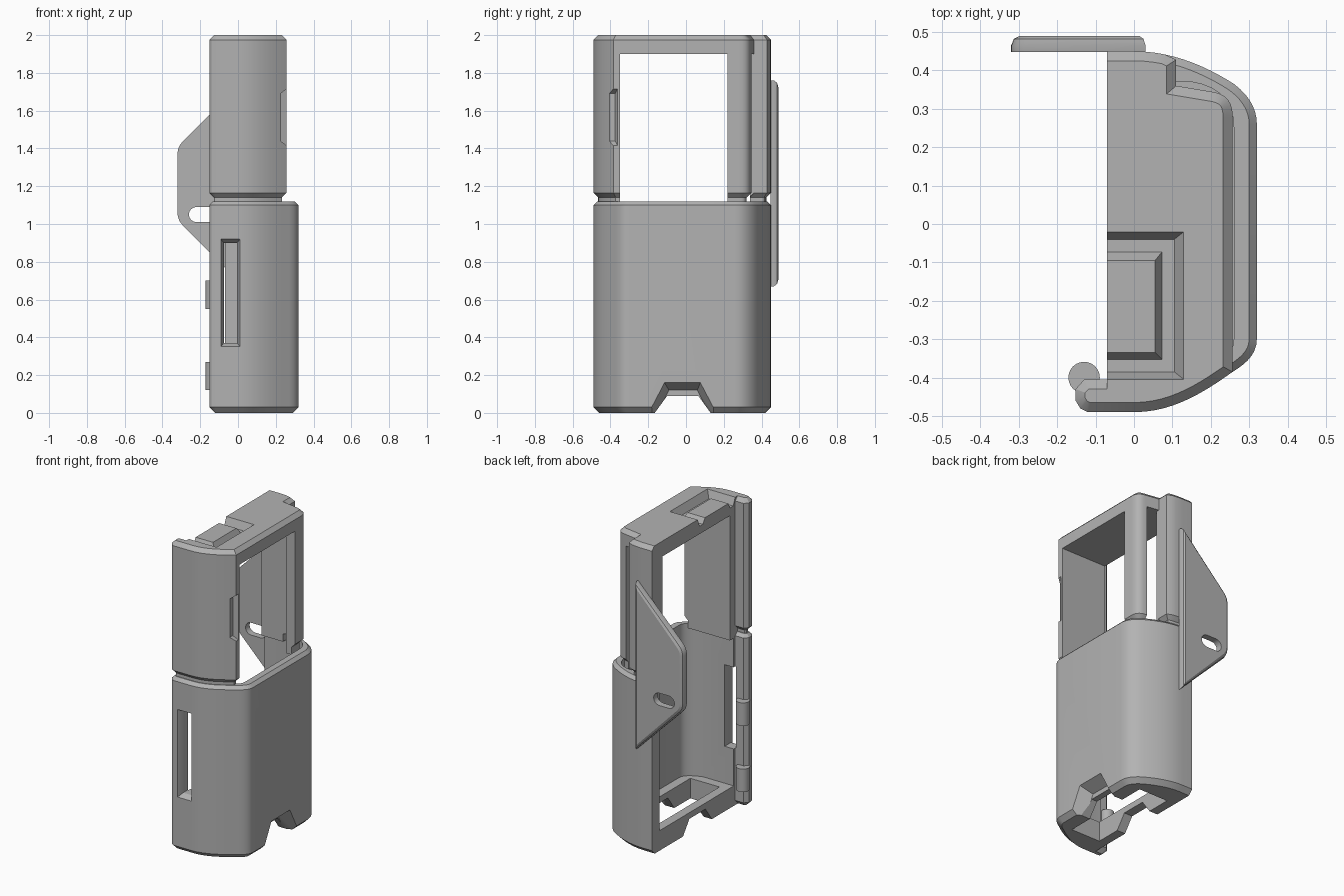
import bpy, bmesh, math
from mathutils import Vector
from mathutils.geometry import interpolate_bezier

cube = bpy.data.objects.get("Cube")
if cube:
    bpy.data.objects.remove(cube, do_unlink=True)

grey = bpy.data.materials.new("plain grey")
grey.use_nodes = True
COLOUR = (0.45, 0.45, 0.45, 1)
grey.diffuse_color = COLOUR
grey.node_tree.nodes["Principled BSDF"].inputs["Base Color"].default_value = COLOUR

OPEN_X = -0.07   # plane of the open side


def curve(a, b, c, d, n=12):
    """Bezier through 2D points a to d."""
    pts = interpolate_bezier(*[Vector((*p, 0)) for p in (a, b, c, d)], n)
    return [(p.x, p.y) for p in pts]


def inset(pts, dist):
    """Shrink a 2D outline, leaving the open side in place."""
    n = len(pts)
    area = sum(pts[i - 1][0] * pts[i][1] - pts[i][0] * pts[i - 1][1] for i in range(n))
    sign = 1 if area > 0 else -1
    out = []
    for i in range(n):
        p = Vector(pts[i])
        e1 = (p - Vector(pts[i - 1])).normalized()
        e2 = (Vector(pts[(i + 1) % n]) - p).normalized()
        n1, n2 = Vector((-e1.y, e1.x)) * sign, Vector((-e2.y, e2.x)) * sign
        q = p + (n1 + n2) * dist / max(0.4, 1 + n1.dot(n2))
        if abs(p.x - OPEN_X) < 0.001:
            q.x = p.x
        out.append((q.x, q.y))
    return out


def loft(name, rings):
    """Solid through rings of 3D points."""
    bm = bmesh.new()
    vs = [[bm.verts.new(p) for p in r] for r in rings]
    n = len(vs[0])
    for a, b in zip(vs, vs[1:]):
        for i in range(n):
            j = (i + 1) % n
            bm.faces.new((a[i], a[j], b[j], b[i]))
    bm.faces.new(vs[0][::-1])
    bm.faces.new(vs[-1])
    bmesh.ops.recalc_face_normals(bm, faces=bm.faces)
    me = bpy.data.meshes.new(name)
    bm.to_mesh(me)
    bm.free()
    me.materials.append(grey)
    ob = bpy.data.objects.new(name, me)
    bpy.context.collection.objects.link(ob)
    return ob


def at(pts, axis, pos):
    """Place a 2D outline on a plane across the given axis."""
    place = {"x": lambda a, b: (pos, a, b), "y": lambda a, b: (a, pos, b),
             "z": lambda a, b: (a, b, pos)}[axis]
    return [place(*p) for p in pts]


def rect(a0, a1, b0, b1):
    return [(a0, b0), (a1, b0), (a1, b1), (a0, b1)]


def prism(name, pts, axis, lo, hi, pts2=None):
    return loft(name, [at(pts, axis, lo), at(pts2 or pts, axis, hi)])


def shell(name, pts, z0, z1, c0, c1):
    """Upright solid with chamfered bottom and top."""
    return loft(name, [at(inset(pts, c0), "z", z0), at(pts, "z", z0 + c0),
                       at(pts, "z", z1 - c1), at(inset(pts, c1), "z", z1)])


def cut(ob, cutters):
    """Subtract the cutters and bake the result."""
    for c in cutters:
        m = ob.modifiers.new("cut", "BOOLEAN")
        m.operation, m.solver, m.object = "DIFFERENCE", "EXACT", c
    bpy.context.view_layer.update()
    me = bpy.data.meshes.new_from_object(
        ob.evaluated_get(bpy.context.evaluated_depsgraph_get()))
    ob.modifiers.clear()
    ob.data = me
    for c in cutters:
        bpy.data.objects.remove(c, do_unlink=True)


# Plan outlines
back = [(OPEN_X, 0.45)] + curve((0, 0.45), (0.1, 0.45), (0.19, 0.41), (0.26, 0.365))
back_corner = curve((0.26, 0.365), (0.3, 0.335), (0.32, 0.3), (0.32, 0.26), 8)[1:]
front_corner = curve((0.32, -0.3), (0.32, -0.34), (0.29, -0.365), (0.257, -0.385), 8)
front = curve((0.257, -0.385), (0.18, -0.44), (0.1, -0.49), (0, -0.49))[1:]
lip = [(-0.12, -0.49), (-0.14, -0.48), (-0.152, -0.46), (-0.152, -0.43),
       (-0.13, -0.405), (OPEN_X, -0.405)]
lower_plan = back + back_corner + front_corner + front + lip
upper_plan = ([p for p in back if p[0] < 0.1] + [(0.11, 0.428), (0.11, 0.36)]
              + curve((0.2, 0.345), (0.235, 0.34), (0.257, 0.325), (0.257, 0.28), 8)
              + [(0.257, -0.385)] + front + lip)

# Lower housing, hollow and open on one side
lower = shell("lower_housing", lower_plan, 0, 1.12, 0.03, 0.02)
cavity = ([(-0.3, 0.37)] + curve((0.15, 0.37), (0.22, 0.36), (0.26, 0.32), (0.26, 0.25), 8)
          + curve((0.26, -0.3), (0.26, -0.34), (0.22, -0.37), (0.15, -0.39), 8)
          + [(-0.3, -0.39)])
cut(lower, [
    prism("cavity", cavity, "z", 0.13, 1.3),
    prism("floor_hole", rect(-0.01, 0.2, -0.33, 0.29), "z", -0.1, 0.3),
    prism("floor_notch", [(-0.18, -0.02), (-0.1, 0.09), (0.065, 0.09), (0.145, -0.02)],
          "x", -0.3, 0.5),
    prism("wall_notch", [(-0.16, -0.02), (-0.09, 0.12), (0.06, 0.12), (0.13, -0.02)],
          "x", 0.24, 0.34, [(-0.22, -0.02), (-0.12, 0.17), (0.08, 0.17), (0.18, -0.02)]),
    prism("front_slot", rect(-0.075, -0.005, 0.37, 0.9), "y", -0.6, -0.3),
    prism("front_slot_bevel", rect(-0.075, -0.005, 0.37, 0.9), "y", -0.455, -0.5,
          rect(-0.095, 0.015, 0.345, 0.925)),
])


def window_cutters():
    return [prism("side_window", rect(-0.3, 0.5, -0.35, 0.22), "z", 1, 1.9),
            prism("inner_space", rect(-0.3, 0.19, -0.34, 0.34), "z", 1, 1.9),
            prism("back_gap", rect(0.111, 0.19, 0.3, 0.42), "z", 1, 1.9)]


# Upper frame with its window, and the recessed neck below it
upper = shell("upper_frame", upper_plan, 1.135, 2, 0.03, 0.025)
cut(upper, window_cutters() + [
    prism("top_recess", rect(-0.3, 0.105, -0.385, -0.04), "z", 1.95, 2.001,
          rect(-0.3, 0.13, -0.405, -0.02)),
    prism("side_pocket", rect(-0.405, -0.375, 1.44, 1.69), "x", 0.225, 0.265,
          rect(-0.42, -0.36, 1.41, 1.72)),
])
neck = prism("neck", inset(upper_plan, 0.025), "z", 1.09, 1.18)
cut(neck, window_cutters())

# Raised pad in the top recess
prism("top_pad", rect(OPEN_X, 0.075, -0.355, -0.07), "z", 1.945, 1.985,
      rect(OPEN_X, 0.055, -0.335, -0.095))

# Hinge pegs on the lip
circle = [(-0.13 + 0.041 * math.cos(t * math.tau / 24),
           -0.4 + 0.041 * math.sin(t * math.tau / 24)) for t in range(24)]
for label, z in (("lower", 0.12), ("upper", 0.55)):
    prism(label + "_hinge_peg", circle, "z", z, z + 0.15)

# Slotted mounting plate on the back
plate_plan = ([(0.03, 0.67), (0.03, 1.76)]
              + curve((-0.285, 1.445), (-0.31, 1.42), (-0.32, 1.4), (-0.32, 1.37), 6)
              + curve((-0.32, 1.06), (-0.32, 1.03), (-0.31, 1.01), (-0.285, 0.985), 6))
plate = loft("mounting_plate", [at(plate_plan, "y", 0.448), at(plate_plan, "y", 0.465),
                                at(inset(plate_plan, 0.007), "y", 0.482),
                                at(inset(plate_plan, 0.022), "y", 0.49)])
pill = []
for cx, start in ((-0.22, 90), (-0.15, 270)):
    for k in range(9):
        t = math.radians(start + k * 22.5)
        pill.append((cx + 0.04 * math.cos(t), 1.05 + 0.04 * math.sin(t)))
cut(plate, [prism("plate_slot", pill, "y", 0.4, 0.6)])

# Smooth the curved walls, keep the edges sharp
bpy.ops.object.select_all(action="DESELECT")
for ob in bpy.context.scene.objects:
    if ob.type == "MESH":
        ob.select_set(True)
        bpy.context.view_layer.objects.active = ob
bpy.ops.object.shade_smooth_by_angle(angle=math.radians(25))
